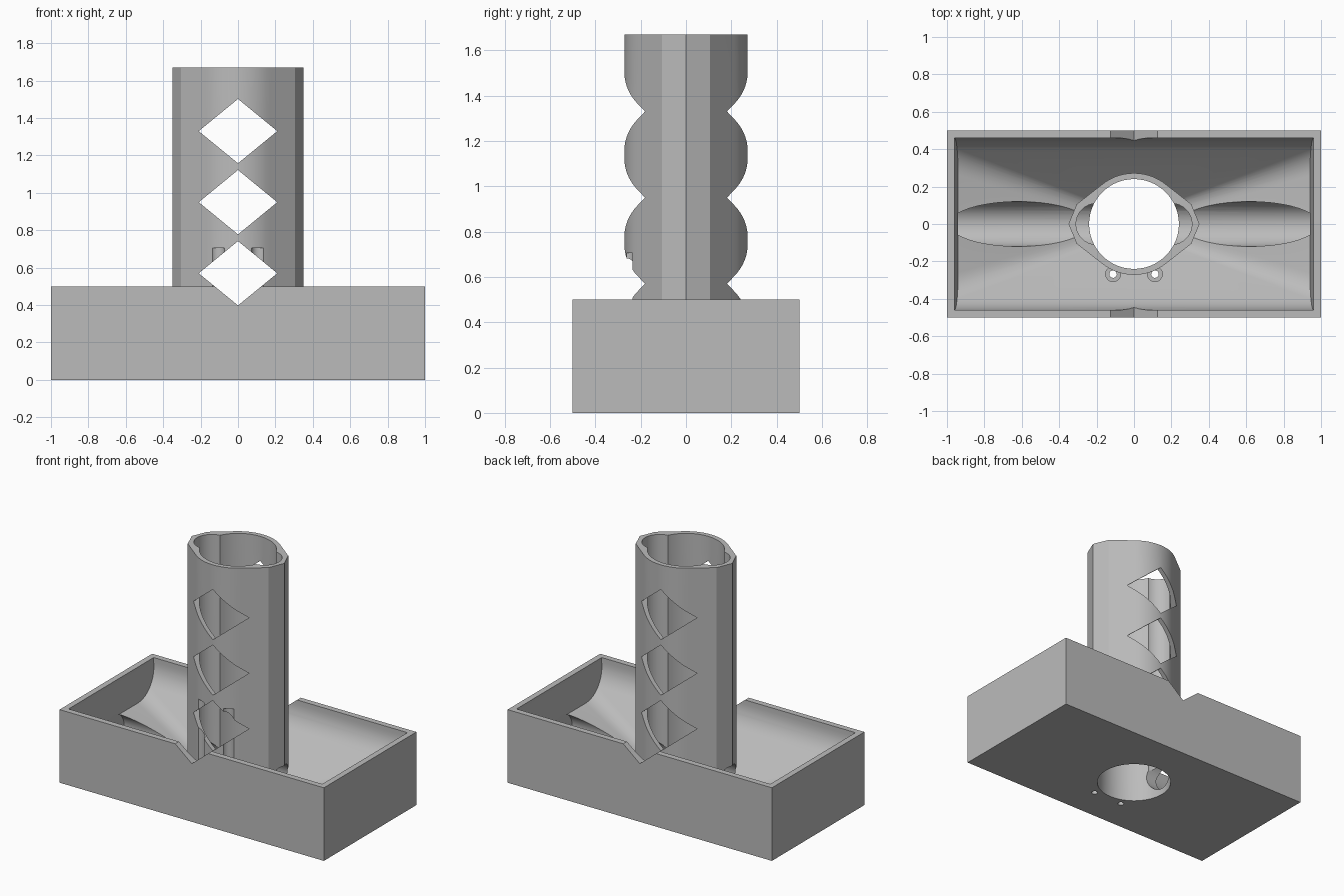
import bpy, bmesh, math

if "Cube" in bpy.data.objects:
    bpy.data.objects.remove(bpy.data.objects["Cube"])

grey = bpy.data.materials.new("plain_grey")
grey.diffuse_color = (0.5, 0.5, 0.5, 1)
grey.use_nodes = True
grey.node_tree.nodes["Principled BSDF"].inputs["Base Color"].default_value = grey.diffuse_color


def hull(name, points):
    """Solid convex part spanning the given points."""
    bm = bmesh.new()
    verts = [bm.verts.new(p) for p in points]
    bmesh.ops.convex_hull(bm, input=verts)
    bmesh.ops.delete(bm, geom=[v for v in bm.verts if not v.link_faces], context='VERTS')
    bmesh.ops.dissolve_limit(bm, angle_limit=0.002, verts=bm.verts[:], edges=bm.edges[:])
    bmesh.ops.recalc_face_normals(bm, faces=bm.faces[:])
    mesh = bpy.data.meshes.new(name)
    bm.to_mesh(mesh)
    bm.free()
    mesh.materials.append(grey)
    ob = bpy.data.objects.new(name, mesh)
    bpy.context.collection.objects.link(ob)
    return ob


def ring(cx, cy, z, r, n):
    return [(cx + r * math.cos(2 * math.pi * i / n),
             cy + r * math.sin(2 * math.pi * i / n), z) for i in range(n)]


def cylinder(name, cx, cy, z0, z1, r, n=48):
    return hull(name, ring(cx, cy, z0, r, n) + ring(cx, cy, z1, r, n))


def combine(target, other, op):
    mod = target.modifiers.new(op, 'BOOLEAN')
    mod.operation = op
    mod.solver = 'EXACT'
    mod.object = other
    bpy.context.view_layer.objects.active = target
    bpy.ops.object.modifier_apply(modifier=mod.name)
    bpy.data.objects.remove(other)


# Outer tray block
body = hull("tray_with_tower", [(x, y, z) for x in (-1, 1) for y in (-.5, .5) for z in (0, .5)])

# Tray hollow: rounded long sides, floor falling towards the centre
pts = ring(0, 0, -.02, .04, 16)
for sx in (-1, 1):
    for sy in (-1, 1):
        pts.append((sx * .96, sy * .46, .6))
        for i in range(13):
            t = math.radians(90 * i / 12)
            pts.append((sx * (.96 - .02 * math.sin(t)),
                        sy * (.26 + .2 * math.cos(t)), .47 - .2 * math.sin(t)))
combine(body, hull("tray_hollow", pts), 'DIFFERENCE')

# Tower: round column with faceted ribs on both sides
pts = []
for z in (.01, 1.67):
    pts += ring(0, 0, z, .272, 64)
    for s in (-1, 1):
        pts += ring(s * .2, 0, z, .15, 8)
combine(body, hull("tower", pts), 'UNION')

# Central bore with side pockets
combine(body, cylinder("bore", 0, 0, -.1, 1.8, .24, 64), 'DIFFERENCE')
for s in (-1, 1):
    combine(body, cylinder("side_pocket", s * .2, 0, .165, 1.8, .11, 32), 'DIFFERENCE')

# Drain channel running lengthwise into the bore
pts = [(x, y, .165 + z) for x in (-.945, .945) for y, z, _ in ring(0, 0, 0, .12, 40)]
combine(body, hull("drain_channel", pts), 'DIFFERENCE')

# Diamond windows
for z in (.57, .95, 1.33):
    pts = []
    for y in (-.6, .6):
        pts += [(-.21, y, z), (.21, y, z), (0, y, z - .172), (0, y, z + .172)]
    combine(body, hull("diamond_window", pts), 'DIFFERENCE')

# Small counterbored holes in front of the tower
for s in (-1, 1):
    combine(body, cylinder("counterbore", s * .112, -.268, .08, .705, .04, 24), 'DIFFERENCE')
    combine(body, cylinder("small_hole", s * .112, -.268, -.1, .2, .02, 20), 'DIFFERENCE')

# Smooth round surfaces, keep the edges crisp
bpy.ops.object.select_all(action='DESELECT')
body.select_set(True)
bpy.context.view_layer.objects.active = body
bpy.ops.object.shade_smooth_by_angle(angle=math.radians(20))
